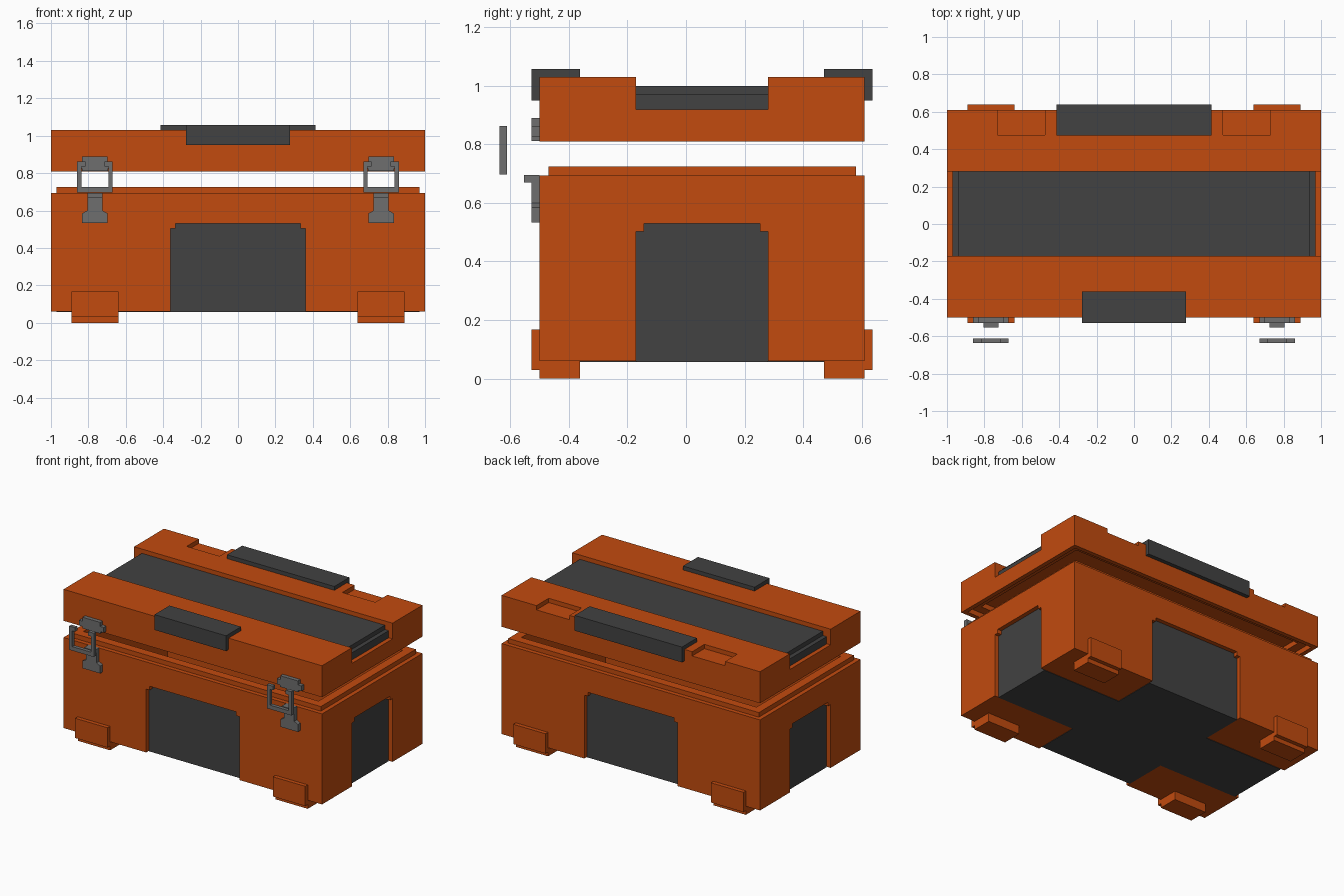
import bpy, bmesh
from mathutils import Vector

if "Cube" in bpy.data.objects:
    bpy.data.objects.remove(bpy.data.objects["Cube"], do_unlink=True)


def material(name, rgb):
    m = bpy.data.materials.new(name)
    m.use_nodes = True
    m.diffuse_color = (*rgb, 1)
    bsdf = next(n for n in m.node_tree.nodes if n.type == 'BSDF_PRINCIPLED')
    bsdf.inputs["Base Color"].default_value = (*rgb, 1)
    bsdf.inputs["Roughness"].default_value = 0.7
    return m


ORANGE = material("orange_plastic", (0.54, 0.070, 0.0045))
DARK = material("dark_rubber", (0.054, 0.054, 0.054))
METAL = material("grey_metal", (0.156, 0.156, 0.156))


def prism(name, pts, axis, lo, hi, mat):
    """Extrude a 2D outline along an axis: x uses (y, z), y uses (x, z), z uses (x, y)."""
    place = {'x': lambda a, b, c: (c, a, b),
             'y': lambda a, b, c: (a, c, b),
             'z': lambda a, b, c: (a, b, c)}[axis]
    bm = bmesh.new()
    face = bm.faces.new([bm.verts.new(place(a, b, lo)) for a, b in pts])
    ext = bmesh.ops.extrude_face_region(bm, geom=[face])
    moved = [v for v in ext["geom"] if isinstance(v, bmesh.types.BMVert)]
    bmesh.ops.translate(bm, verts=moved, vec=Vector(place(0, 0, hi - lo)))
    bmesh.ops.recalc_face_normals(bm, faces=bm.faces)
    me = bpy.data.meshes.new(name)
    bm.to_mesh(me)
    bm.free()
    me.materials.append(mat)
    ob = bpy.data.objects.new(name, me)
    bpy.context.collection.objects.link(ob)
    return ob


def box(name, x, y, z, mat):
    return prism(name, [(x[0], y[0]), (x[1], y[0]), (x[1], y[1]), (x[0], y[1])],
                 'z', z[0], z[1], mat)


def boolean(ob, other, op='DIFFERENCE'):
    """Apply a boolean with another object and discard that object."""
    mod = ob.modifiers.new("cut", 'BOOLEAN')
    mod.operation = op
    mod.solver = 'EXACT'
    mod.object = other
    bpy.context.view_layer.update()
    bpy.context.view_layer.objects.active = ob
    bpy.ops.object.modifier_apply(modifier=mod.name)
    bpy.data.objects.remove(other, do_unlink=True)


def inset(t):
    return (-1 + t, 1 - t), (YF + t, YB - t)


YF, YB = -0.50, 0.61        # front and back of the case
PY = (-0.17, 0.28)          # side panels and lid channel
PX = (-0.36, 0.36)          # front and back panels
DEPTH = 0.03                # panel recess


def arch(a, b, z0):
    """Panel outline with stepped top corners."""
    s = 0.027
    return [(a, z0), (b, z0), (b, 0.503), (b - s, 0.503), (b - s, 0.53),
            (a + s, 0.53), (a + s, 0.503), (a, 0.503)]


# Lower case with raised lip and open cavity
body = box("case_body", (-1, 1), (YF, YB), (0.06, 0.693), ORANGE)
boolean(body, box("lip", *inset(0.03), (0.6, 0.725), ORANGE), 'UNION')
boolean(body, box("cavity", *inset(0.09), (0.12, 0.9), ORANGE))

# Recessed dark panels on all four sides
for name, rng, axis, face, out in [("front", PX, 'y', YF, -1), ("back", PX, 'y', YB, 1),
                                   ("left", PY, 'x', 1, 1), ("right", PY, 'x', -1, -1)]:
    floor = face - out * DEPTH
    lo, hi = sorted((floor - out * 0.004, face + out * 0.1))
    boolean(body, prism("cutter", arch(*rng, -0.1), axis, lo, hi, ORANGE))
    lo, hi = sorted((floor - out * 0.004, floor))
    prism(name + "_panel", arch(*rng, 0.06), axis, lo, hi, DARK)

# Dark cross on the underside
xl, yf, yb = 1 - DEPTH, YF + DEPTH, YB - DEPTH
prism("underside_cross",
      [(PX[0], yf), (PX[1], yf), (PX[1], PY[0]), (xl, PY[0]), (xl, PY[1]), (PX[1], PY[1]),
       (PX[1], yb), (PX[0], yb), (PX[0], PY[1]), (-xl, PY[1]), (-xl, PY[0]), (PX[0], PY[0])],
      'z', 0.057, 0.062, DARK)

# Lid with a long channel, hollow underside and two rear notches
lid = box("lid", (-1, 1), (YF, YB), (0.81, 1.03), ORANGE)
boolean(lid, box("channel", (-1.1, 1.1), PY, (0.92, 1.2), ORANGE))
boolean(lid, box("lip_socket", *inset(0.03), (0.7, 0.845), ORANGE))
boolean(lid, box("hollow", *inset(0.09), (0.7, 0.88), ORANGE))
for s in (-1, 1):
    boolean(lid, box("notch", sorted((s * 0.475, s * 0.73)), (0.475, 0.8), (1.0, 1.2), ORANGE))

# Dark slab with stepped ends in the channel
prism("lid_slab", [(-0.97, 0.919), (0.97, 0.919), (0.97, 0.97), (0.94, 0.97), (0.94, 1.0),
                   (-0.94, 1.0), (-0.94, 0.97), (-0.97, 0.97)],
      'y', PY[0], PY[1], DARK)


# Angled dark grips over the lid edges
def grip(name, face, out, half):
    o, i = face + out * 0.028, face - out * 0.138
    prism(name, [(o, 0.95), (o, 1.057), (i, 1.057), (i, 1.029), (face, 1.029), (face, 0.95)],
          'x', -half, half, DARK)


grip("front_grip", YF, -1, 0.277)
grip("back_grip", YB, 1, 0.415)

for s, side in ((1, "left"), (-1, "right")):
    # Stepped corner feet
    for face, out, end in ((YF, -1, "front"), (YB, 1, "back")):
        o, i = face + out * 0.028, face - out * 0.138
        prism(f"{end}_{side}_foot",
              [(o, 0.03), (o, 0.168), (face, 0.168), (face, 0.06), (i, 0.06), (i, 0), (face, 0),
               (face, 0.03)],
              'x', *sorted((s * 0.64, s * 0.89)), ORANGE)

    # Latch: outlines given as half widths going up, mirrored about its centre
    c = s * 0.765

    def plate(name, half, y0, y1):
        pts = [(c + w, z) for w, z in half] + [(c - w, z) for w, z in reversed(half)]
        prism(f"{side}_{name}", pts, 'y', y0, y1, METAL)

    plate("latch_catch", [(0.07, 0.812), (0.07, 0.825), (0.095, 0.825), (0.095, 0.862),
                          (0.068, 0.862), (0.068, 0.89)], YF - 0.028, YF)
    plate("latch_base", [(0.068, 0.533), (0.068, 0.585), (0.04, 0.6), (0.04, 0.695)],
          YF - 0.028, YF)
    plate("latch_hook", [(0.04, 0.67), (0.04, 0.695)], YF - 0.053, YF - 0.028)

    # Open loop with inward tabs at the top
    loop = [(0.095, 0.697), (0.095, 0.863), (0.05, 0.863), (0.05, 0.835), (0.072, 0.835),
            (0.072, 0.725)]
    plate("latch_loop", loop, -0.637, -0.612)
